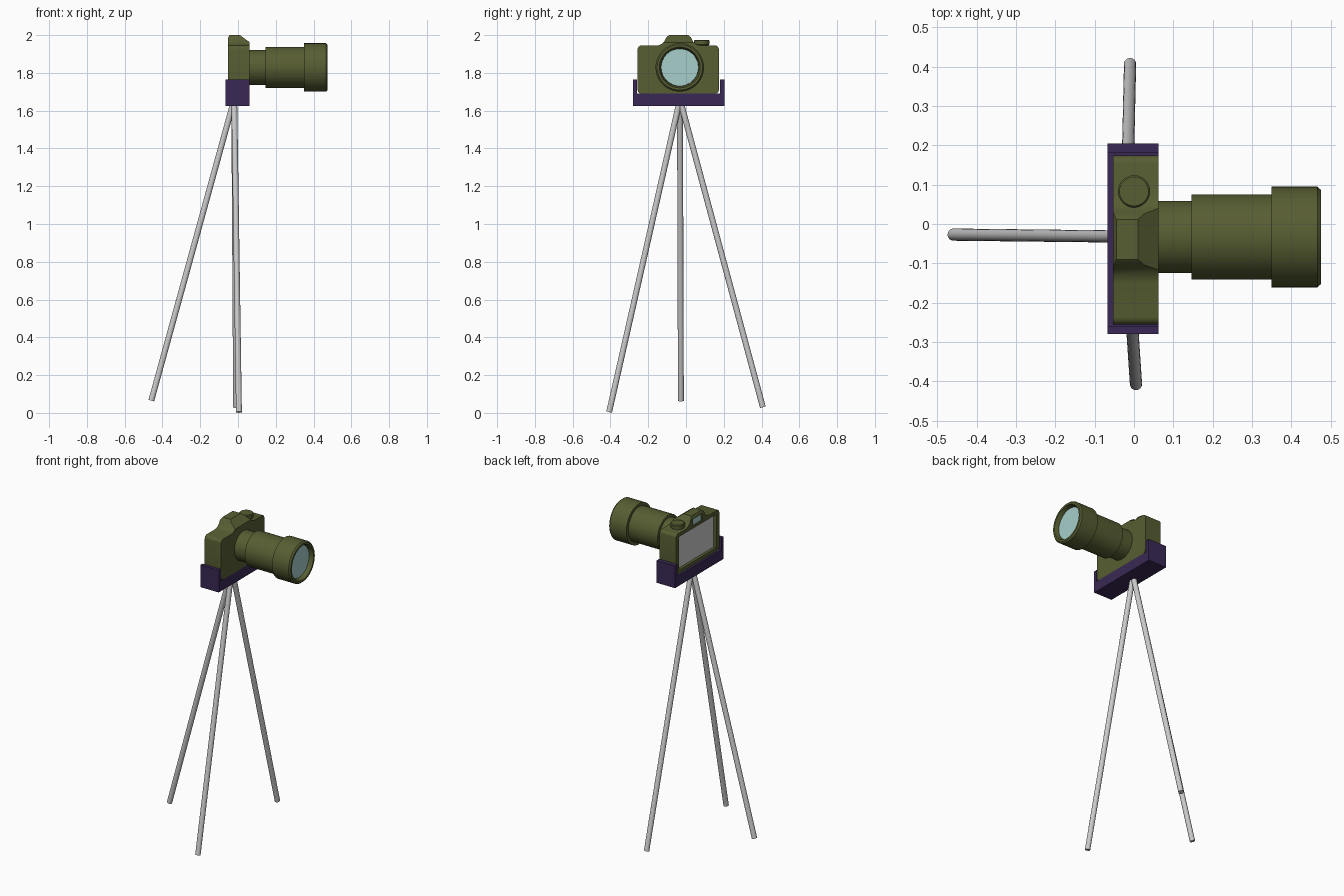
import bpy, bmesh, math
from mathutils import Vector, Matrix

if "Cube" in bpy.data.objects:
    bpy.data.objects.remove(bpy.data.objects["Cube"])

LY, LZ = -0.033, 1.829  # lens axis


def material(name, rgb):
    m = bpy.data.materials.new(name)
    m.diffuse_color = (*rgb, 1)
    m.use_nodes = True
    m.node_tree.nodes["Principled BSDF"].inputs["Base Color"].default_value = m.diffuse_color
    return m


OLIVE = material("olive", (0.095, 0.11, 0.032))
PURPLE = material("purple", (0.042, 0.022, 0.09))
GLASS = material("glass", (0.38, 0.62, 0.6))


def finish(name, bm, mat=None, smooth=False):
    bmesh.ops.recalc_face_normals(bm, faces=bm.faces)
    me = bpy.data.meshes.new(name)
    bm.to_mesh(me)
    bm.free()
    ob = bpy.data.objects.new(name, me)
    bpy.context.collection.objects.link(ob)
    if mat:
        me.materials.append(mat)
    bpy.ops.object.select_all(action='DESELECT')
    ob.select_set(True)
    bpy.context.view_layer.objects.active = ob
    if smooth:
        bpy.ops.object.shade_smooth_by_angle(angle=math.radians(35))
    return ob


def extrude_x(outline, x0, x1):
    """Extrude a closed (y, z) outline from x0 to x1."""
    bm = bmesh.new()
    f = bm.faces.new([bm.verts.new((x0, y, z)) for y, z in outline])
    r = bmesh.ops.extrude_face_region(bm, geom=[f])
    vs = [v for v in r["geom"] if isinstance(v, bmesh.types.BMVert)]
    bmesh.ops.translate(bm, verts=vs, vec=(x1 - x0, 0, 0))
    return bm


def rect(y0, y1, z0, z1):
    return [(y0, z0), (y1, z0), (y1, z1), (y0, z1)]


def lathe(name, profile, origin, axis, mat=None, n=48):
    """Turn an (along axis, radius) profile around an axis; ends get caps."""
    bm = bmesh.new()
    rings = [[bm.verts.new((r * math.cos(2 * math.pi * i / n),
                            r * math.sin(2 * math.pi * i / n), h))
              for i in range(n)] for h, r in profile]
    for a, b in zip(rings, rings[1:]):
        for i in range(n):
            bm.faces.new((a[i], a[(i + 1) % n], b[(i + 1) % n], b[i]))
    bm.faces.new(rings[0])
    bm.faces.new(rings[-1])
    rot = Vector(axis).to_track_quat('Z', 'Y').to_matrix().to_4x4()
    bm.transform(Matrix.Translation(origin) @ rot)
    return finish(name, bm, mat, True)


def arc(cy, cz, r, a0, n=5):
    return [(cy + r * math.cos(math.radians(a0 + 90 * i / (n - 1))),
             cz + r * math.sin(math.radians(a0 + 90 * i / (n - 1)))) for i in range(n)]


# camera body: rounded outline with viewfinder hump
R = 0.02
outline = (arc(-0.256 + R, 1.69 + R, R, 180) + arc(0.174 - R, 1.69 + R, R, 270)
           + arc(0.174 - R, 1.945 - R, R, 0)
           + [(0.075, 1.945), (0.052, 1.952), (0.038, 1.965), (0.026, 1.988), (0.012, 2.0),
              (-0.09, 2.0), (-0.104, 1.988), (-0.115, 1.965), (-0.13, 1.952), (-0.15, 1.945)]
           + arc(-0.256 + R, 1.945 - R, R, 90))
bm = extrude_x(outline, -0.053, 0.062)
# sloped hump front and a small bevel on its rear
for co, no in (((0.062, 0, 1.962), (0.038, 0, 0.052)), ((-0.053, 0, 1.985), (-0.015, 0, 0.008))):
    g = bmesh.ops.bisect_plane(bm, geom=bm.verts[:] + bm.edges[:] + bm.faces[:],
                               plane_co=co, plane_no=no, clear_outer=True)
    cut = [e for e in g["geom_cut"] if isinstance(e, bmesh.types.BMEdge)]
    bmesh.ops.holes_fill(bm, edges=cut)
body = finish("camera_body", bm, OLIVE, True)

# rear recesses for screen and viewfinder
for area, depth in ((rect(-0.226, 0.144, 1.712, 1.922), 0.02),
                    (rect(-0.085, 0.005, 1.937, 1.98), 0.012)):
    cutter = finish("recess_cutter", extrude_x(area, -0.1, -0.053 + depth))
    cutter.hide_render = True
    mod = body.modifiers.new("recess", 'BOOLEAN')
    mod.operation, mod.solver, mod.object = 'DIFFERENCE', 'EXACT', cutter
    bpy.context.view_layer.objects.active = body
    bpy.ops.object.modifier_apply(modifier=mod.name)
    bpy.data.objects.remove(cutter)

finish("rear_screen", extrude_x(rect(-0.225, 0.143, 1.713, 1.921), -0.036, -0.03))
finish("viewfinder_glass", extrude_x(rect(-0.084, 0.004, 1.938, 1.979), -0.046, -0.038), GLASS)

# shutter button
lathe("shutter_button", [(0, 0.035), (0.01, 0.035), (0.012, 0.041), (0.033, 0.041), (0.037, 0.037)],
      (0, 0.083, 1.938), (0, 0, 1), OLIVE, 32)

# stepped lens barrel with recessed glass
lathe("lens_barrel",
      [(0.05, 0.092), (0.146, 0.092), (0.146, 0.1085), (0.35, 0.1085), (0.35, 0.128),
       (0.466, 0.128), (0.475, 0.12), (0.475, 0.108), (0.45, 0.099), (0.44, 0.099)],
      (0, LY, LZ), (1, 0, 0), OLIVE, 64)
lathe("lens_glass", [(0.435, 0.0985), (0.45, 0.0985)], (0, LY, LZ), (1, 0, 0), GLASS, 64)

# U-shaped cradle
cradle = [(-0.28, 1.625), (0.205, 1.625), (0.205, 1.765), (0.18, 1.765),
          (0.18, 1.69), (-0.26, 1.69), (-0.26, 1.765), (-0.28, 1.765)]
finish("cradle", extrude_x(cradle, -0.067, 0.062), PURPLE)

# tripod legs
top = Vector((-0.02, -0.032, 1.66))
for name, foot in (("rear_leg", (-0.459, -0.027, 0.065)),
                   ("right_leg", (-0.01, 0.407, 0.03)),
                   ("left_leg", (0.005, -0.407, 0.004))):
    d = Vector(foot) - top
    lathe(name, [(0, 0.0155), (d.length, 0.0155)], top, d, None, 24)
